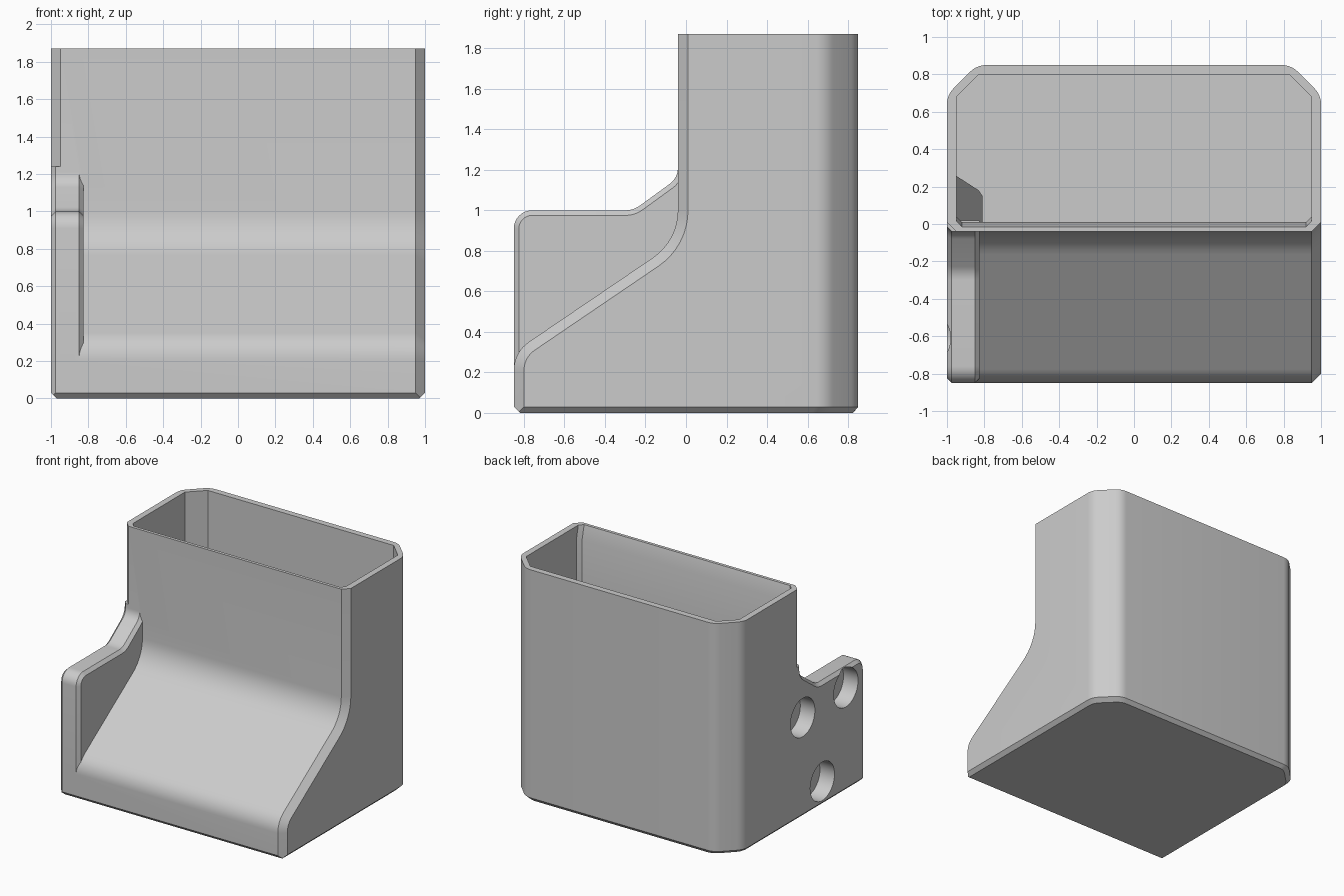
import bpy, bmesh, math
from mathutils import Vector

if "Cube" in bpy.data.objects:
    bpy.data.objects.remove(bpy.data.objects["Cube"], do_unlink=True)

# One plain grey plastic
grey = bpy.data.materials.new("grey_plastic")
grey.use_nodes = True
grey.diffuse_color = (0.6, 0.6, 0.6, 1)
grey.node_tree.nodes["Principled BSDF"].inputs["Base Color"].default_value = (0.6, 0.6, 0.6, 1)


def rounded(points, steps=8):
    """Polyline from (a, b, tangent length) corners, rounding where length > 0."""
    out = []
    for i, (a, b, t) in enumerate(points):
        p = Vector((a, b))
        if not t:
            out.append(p)
            continue
        before, after = (Vector(points[j % len(points)][:2]) for j in (i - 1, i + 1))
        d0, d1 = (before - p).normalized(), (after - p).normalized()
        half = d0.angle(d1) / 2
        r = t * math.tan(half)
        centre = p + (d0 + d1).normalized() * t / math.cos(half)
        v0, v1 = p + d0 * t - centre, p + d1 * t - centre
        for k in range(steps + 1):
            out.append(centre + v0.normalized().slerp(v1.normalized(), k / steps) * r)
    return out


def inset(path, d):
    """Shift an open path sideways, to the right of its direction."""
    normals = []
    for p, q in zip(path, path[1:]):
        t = (q - p).normalized()
        normals.append(Vector((t.y, -t.x)))
    out = []
    for i, p in enumerate(path):
        a, b = normals[max(i - 1, 0)], normals[min(i, len(normals) - 1)]
        m = (a + b).normalized()
        out.append(p + m * d / m.dot(a))
    return out


def loft(name, rings):
    """Closed solid through matching rings of 3D points."""
    bm = bmesh.new()
    rows = [[bm.verts.new(c) for c in ring] for ring in rings]
    n = len(rows[0])
    for lower, upper in zip(rows, rows[1:]):
        for i in range(n):
            j = (i + 1) % n
            bm.faces.new((lower[i], lower[j], upper[j], upper[i]))
    bm.faces.new(rows[0])
    bm.faces.new(rows[-1])
    bmesh.ops.recalc_face_normals(bm, faces=bm.faces)
    mesh = bpy.data.meshes.new(name)
    bm.to_mesh(mesh)
    bm.free()
    mesh.materials.append(grey)
    ob = bpy.data.objects.new(name, mesh)
    bpy.context.collection.objects.link(ob)
    return ob


def side_loft(name, path, back, sections):
    """Side profile swept along x, with the front edge inset per section."""
    rings = []
    for x, d in sections:
        edge = inset(path, d)
        ring = edge + [Vector((back, edge[-1].y)), Vector((back, edge[0].y))]
        rings.append([(x, p.x, p.y) for p in ring])
    return loft(name, rings)


def combine(target, tool, operation, keep=False):
    bpy.context.view_layer.objects.active = target
    mod = target.modifiers.new(operation.lower(), "BOOLEAN")
    mod.operation, mod.solver, mod.object = operation, "EXACT", tool
    bpy.ops.object.modifier_apply(modifier=mod.name)
    if not keep:
        bpy.data.objects.remove(tool, do_unlink=True)


# Outer footprint: chamfered back corners and a bevelled foot
corner = [(1, 0.69, 0.05), (0.84, 0.85, 0.05)]
plan = rounded([(-1, -0.85, 0), (1, -0.85, 0)] + corner
               + [(-a, b, t) for a, b, t in reversed(corner)], 5)
footprint = loft("footprint", [
    [(p.x * (1 - k), front if p.y < 0 else p.y * (1 - k), z) for p in plan]
    for z, k, front in ((0, 0.03, -0.82), (0.03, 0, -0.85), (0.06, 0, -0.88), (1.87, 0, -0.88))])

# Bin with a sloping front and bevelled front edges
front = rounded([(-0.85, -0.05, 0), (-0.85, 0.30, 0.09), (-0.04, 0.85, 0.15), (-0.04, 1.95, 0)])
body = side_loft("bin", front, 1, [(-1.02, 0.07), (-0.95, 0), (0.95, 0), (1.02, 0.07)])
combine(body, footprint, "INTERSECT", keep=True)

# Hollow inside with a thinned front lip
inner = inset(front, 0.05)[:-1] + [Vector(c) for c in ((0.01, 1.76), (-0.015, 1.87), (-0.038, 1.97))]
cavity = side_loft("cavity", inner, 1, [(-0.96, 0.04), (-0.92, 0), (0.92, 0), (0.96, 0.04)])
inner_plan = [(-0.95, -0.9), (0.95, -0.9), (0.95, 0.68), (0.83, 0.8), (-0.83, 0.8), (-0.95, 0.68)]
combine(cavity, loft("cavity_plan", [[(x, y, z) for x, y in inner_plan] for z in (0.05, 1.96)]), "INTERSECT")
combine(body, cavity, "DIFFERENCE")

# Raised cheek on the right side
cheek_edge = rounded([(-0.85, -0.05, 0), (-0.85, 1, 0.09), (-0.26, 1, 0.04),
                      (-0.04, 1.16, 0.05), (-0.04, 1.24, 0)])
cheek = side_loft("cheek", cheek_edge, 0.02, [(-1.02, 0.045), (-0.975, 0), (-0.85, 0), (-0.825, 0.025)])
combine(cheek, footprint, "INTERSECT")
combine(body, cheek, "UNION")

# Inner boss behind the rear socket, its top falling towards the middle
boss_plan = [(-0.97, -0.02), (-0.81, -0.02), (-0.81, 0.15), (-0.83, 0.18), (-0.97, 0.27)]
boss = loft("boss", [[(x, y, 0.03) for x, y in boss_plan],
                     [(x, y, 0.98 - 1.7 * (x + 0.81)) for x, y in boss_plan]])
combine(body, boss, "UNION")

# Three round blind sockets in the right side
for y, z in ((-0.06, 0.81), (-0.61, 0.84), (-0.31, 0.2)):
    turns = [k * math.tau / 40 for k in range(40)]
    socket = loft("socket", [[(x, y + 0.155 * math.cos(a), z + 0.155 * math.sin(a)) for a in turns]
                             for x in (-1.1, -0.87)])
    combine(body, socket, "DIFFERENCE")

# Smooth rounded bends, crisp chamfers
bpy.ops.object.select_all(action="DESELECT")
body.select_set(True)
bpy.context.view_layer.objects.active = body
bpy.ops.object.shade_smooth_by_angle(angle=math.radians(25))
